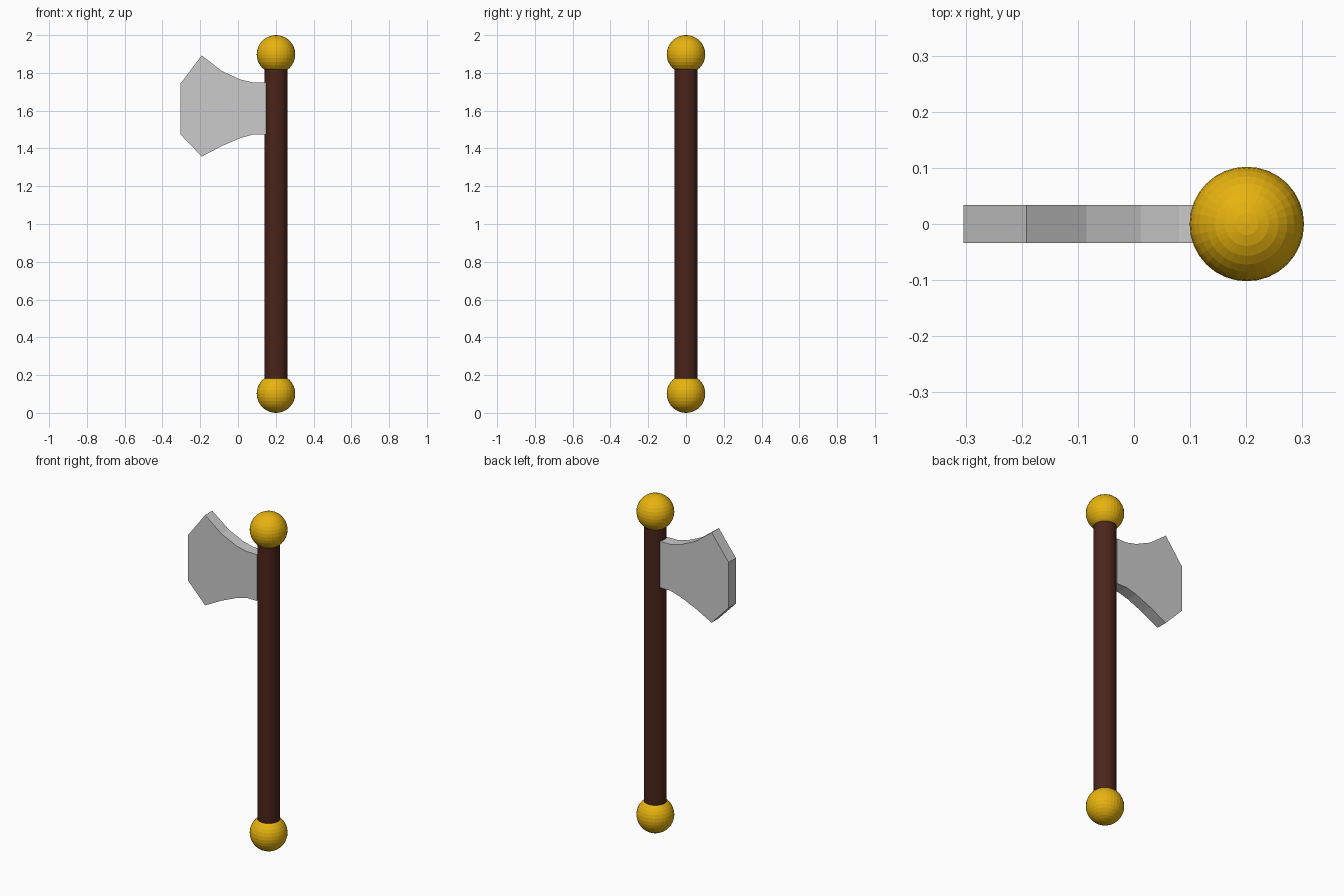
import bpy, bmesh

if "Cube" in bpy.data.objects:
    bpy.data.objects.remove(bpy.data.objects["Cube"])

AXIS_X = 0.201     # handle centre line
KNOB_R = 0.102
HALF_T = 0.034     # half blade thickness


def material(name, rgb):
    m = bpy.data.materials.new(name)
    m.diffuse_color = (*rgb, 1)
    m.use_nodes = True
    m.node_tree.nodes["Principled BSDF"].inputs["Base Color"].default_value = m.diffuse_color
    return m


gold = material("gold", (0.8, 0.45, 0.005))
wood = material("dark_wood", (0.07, 0.018, 0.01))

# Round wooden handle
bpy.ops.mesh.primitive_cylinder_add(vertices=32, radius=0.061, depth=1.8,
                                    location=(AXIS_X, 0, 1))
handle = bpy.context.object
handle.name = "handle"
handle.data.materials.append(wood)

# Gold knobs at both ends
for name, z in (("bottom_knob", KNOB_R), ("top_knob", 2 - KNOB_R)):
    bpy.ops.mesh.primitive_uv_sphere_add(segments=32, ring_count=16, radius=KNOB_R,
                                         location=(AXIS_X, 0, z))
    knob = bpy.context.object
    knob.name = name
    knob.data.materials.append(gold)

# Axe blade: flared outline extruded through its thickness
outline = [(0.148, 1.749), (0.08, 1.749), (0.0125, 1.765), (-0.085, 1.81),
           (-0.192, 1.892), (-0.304, 1.744),
           (-0.304, 1.474), (-0.192, 1.357), (-0.085, 1.413),
           (0.0125, 1.455), (0.08, 1.474), (0.148, 1.474)]
bm = bmesh.new()
face = bm.faces.new([bm.verts.new((x, -HALF_T, z)) for x, z in outline])
ext = bmesh.ops.extrude_face_region(bm, geom=[face])
moved = [g for g in ext["geom"] if isinstance(g, bmesh.types.BMVert)]
bmesh.ops.translate(bm, verts=moved, vec=(0, 2 * HALF_T, 0))
bmesh.ops.recalc_face_normals(bm, faces=bm.faces)
mesh = bpy.data.meshes.new("blade")
bm.to_mesh(mesh)
bm.free()
bpy.context.collection.objects.link(bpy.data.objects.new("blade", mesh))
